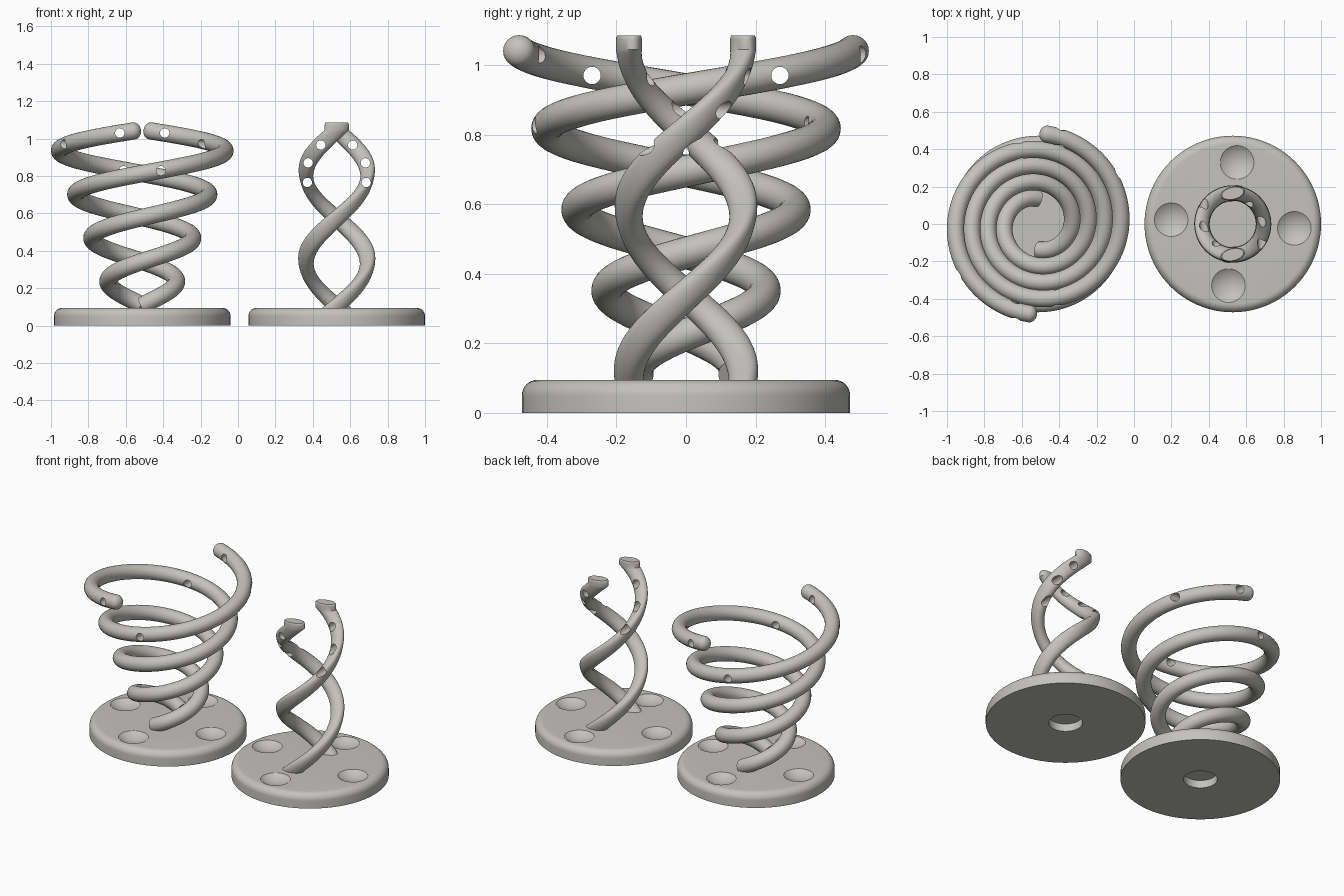
import bpy, bmesh, math
from math import sin, cos, pi, radians
from mathutils import Vector, Matrix

cube = bpy.data.objects.get("Cube")
if cube:
    bpy.data.objects.remove(cube)

GREY = (0.55, 0.54, 0.515, 1)
mat = bpy.data.materials.new("warm_grey")
mat.use_nodes = True
mat.diffuse_color = GREY
mat.node_tree.nodes["Principled BSDF"].inputs["Base Color"].default_value = GREY

BASE_R, BASE_H = 0.472, 0.095
SPIRAL_X, TOWER_X = -0.512, 0.528


def make_object(name, bm, centre=(0, 0, 0), turn=0):
    bmesh.ops.recalc_face_normals(bm, faces=bm.faces[:])
    bm.transform(Matrix.Translation(centre) @ Matrix.Rotation(turn, 4, 'Z'))
    mesh = bpy.data.meshes.new(name)
    bm.to_mesh(mesh)
    bm.free()
    mesh.materials.append(mat)
    obj = bpy.data.objects.new(name, mesh)
    bpy.context.collection.objects.link(obj)
    return obj


def skin(rings):
    """Closed surface through a list of point rings."""
    bm = bmesh.new()
    loops = [[bm.verts.new(p) for p in ring] for ring in rings]
    n = len(loops[0])
    for a, b in zip(loops, loops[1:]):
        for i in range(n):
            j = (i + 1) % n
            bm.faces.new((a[i], a[j], b[j], b[i]))
    bm.faces.new(loops[0])
    bm.faces.new(loops[-1])
    return bm


def ring(centre, u, v, n):
    return [centre + u * cos(2 * pi * i / n) + v * sin(2 * pi * i / n) for i in range(n)]


def carve(obj, cutter):
    """Subtract the cutter, then smooth while keeping sharp edges."""
    cutter.hide_render = True
    mod = obj.modifiers.new("carve", 'BOOLEAN')
    mod.operation, mod.solver, mod.object = 'DIFFERENCE', 'EXACT', cutter
    bpy.context.view_layer.update()
    graph = bpy.context.evaluated_depsgraph_get()
    mesh = bpy.data.meshes.new_from_object(obj.evaluated_get(graph))
    obj.modifiers.clear()
    obj.data = mesh
    bpy.data.objects.remove(cutter)
    for poly in mesh.polygons:
        poly.use_smooth = True
    mesh.set_sharp_from_angle(angle=radians(35))


def drill(holes, length):
    """Horizontal drill bits, each given as a position and an axis letter."""
    bm = bmesh.new()
    for pos, axis in holes:
        rot = Matrix.Rotation(pi / 2, 4, 'Y' if axis == 'x' else 'X')
        bmesh.ops.create_cone(bm, cap_ends=True, segments=24, radius1=0.025, radius2=0.025,
                              depth=length, matrix=Matrix.Translation(pos) @ rot)
    return bm


X, Y, Z = Vector((1, 0, 0)), Vector((0, 1, 0)), Vector((0, 0, 1))


# Round base with rolled top edge, four finger dimples and a recess underneath
def build_base(name, x):
    roll = 0.045
    rings = [ring(Vector((0, 0, 0)), X * BASE_R, Y * BASE_R, 96)]
    for k in range(9):
        a = k / 8 * pi / 2
        r = BASE_R - roll + roll * cos(a)
        rings.append(ring(Z * (BASE_H - roll + roll * sin(a)), X * r, Y * r, 96))
    base = make_object(name, skin(rings), (x, 0, 0))
    bm = bmesh.new()
    for k in range(4):
        a = radians(-4 + 90 * k)
        spot = Matrix.Translation((0.33 * cos(a), 0.33 * sin(a), BASE_H + 0.12))
        bmesh.ops.create_uvsphere(bm, u_segments=48, v_segments=48, radius=0.15, matrix=spot)
    bmesh.ops.create_cone(bm, cap_ends=True, segments=48, radius1=0.1, radius2=0.1, depth=0.1)
    carve(base, make_object("base_cutter", bm, (x, 0, 0)))


# Widening spiral arm: round tube with a ball end
def spiral_arm():
    z0, pitch, tube, turns, steps = 0.1075, 0.47, 0.046, 1.985, 160

    def point(t):
        z = z0 + pitch * t
        r = 0.138 + 0.369 * (z - z0)
        a = 2 * pi * t - pi / 2
        return Vector((r * cos(a), r * sin(a), z))

    def section(t, shift=0.0, scale=1.0):
        p = point(t)
        tangent = (point(t + 0.001) - point(t - 0.001)).normalized()
        side = tangent.cross(Z).normalized()
        up = side.cross(tangent)
        return ring(p + tangent * shift, side * tube * scale, up * tube * scale, 24)

    rings = [section(turns * i / steps) for i in range(steps + 1)]
    for k in range(1, 7):
        a = k / 6.3 * pi / 2
        rings.append(section(turns, tube * 0.85 * sin(a), cos(a)))
    return skin(rings)


# Tower arm: flattened oval twisted one full turn, with a short upright cap
def tower_arm():
    z0, z1, radius, steps = 0.085, 1.045, 0.164, 100

    def section(z, angle, scale=1.0):
        out = Vector((cos(angle), sin(angle), 0))
        along = Vector((-sin(angle), cos(angle), 0))
        lean = radians(-13)
        major = along * cos(lean) + out * sin(lean)
        minor = out * cos(lean) - along * sin(lean)
        width = 0.041 - 0.006 * (z - z0)
        return ring(out * radius + Z * z, major * 0.066 * scale, minor * width * scale, 32)

    rings = []
    for i in range(steps + 1):
        z = z0 + (z1 - z0) * i / steps
        rings.append(section(z, pi / 2 + 2 * pi * (z - z1) / 0.94))
    for z, scale in ((1.074, 1), (1.081, 0.97), (1.085, 0.9)):
        rings.append(section(z, pi / 2, scale))
    return skin(rings)


SPIRAL_HOLES = [((-0.12, -0.46, 1.03), 'x' and 'y'),
                ((-0.365, -0.27, 0.97), 'x'),
                ((-0.10, 0.39, 0.828), 'y')]
TOWER_HOLES = [((0.157, -0.048, 0.765), 'y'),
               ((0.153, 0.065, 0.87), 'y'),
               ((0.085, 0.14, 0.965), 'y')]

build_base("spiral_base", SPIRAL_X)
build_base("tower_base", TOWER_X)

# Each stand carries two arms, half a turn apart
for side, turn in (("first", 0), ("second", pi)):
    for kind, arm, holes, x, length in (
            ("spiral", spiral_arm, SPIRAL_HOLES, SPIRAL_X, 0.2),
            ("tower", tower_arm, TOWER_HOLES, TOWER_X, 0.24)):
        obj = make_object(f"{kind}_{side}_arm", arm(), (x, 0, 0), turn)
        carve(obj, make_object("hole_cutter", drill(holes, length), (x, 0, 0), turn))
